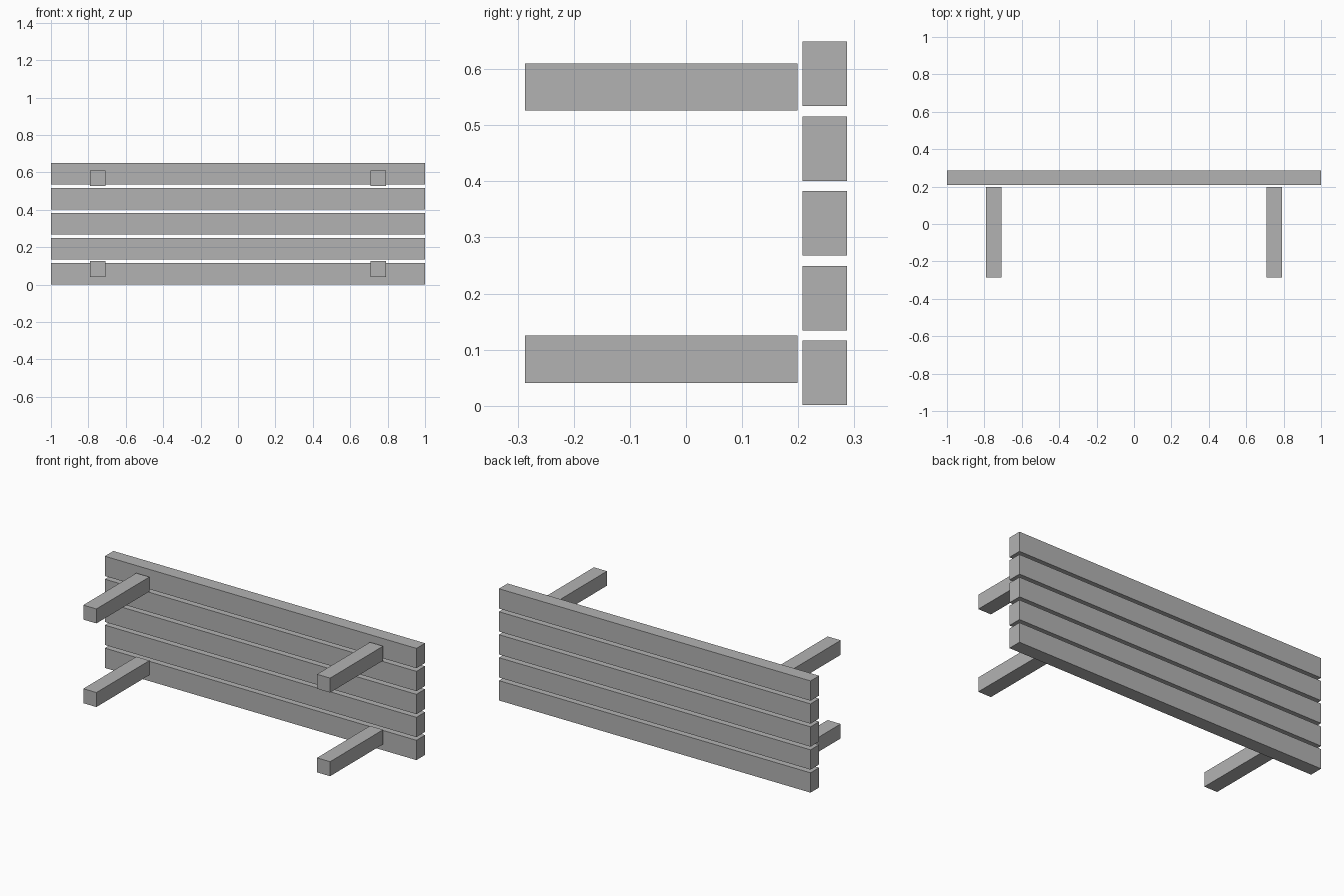
import bpy

cube = bpy.data.objects.get("Cube")
if cube:
    bpy.data.objects.remove(cube, do_unlink=True)

# Single grey material
GREY = (0.45, 0.45, 0.45, 1.0)
grey = bpy.data.materials.new("plain_grey")
grey.use_nodes = True
grey.diffuse_color = GREY
grey.node_tree.nodes["Principled BSDF"].inputs["Base Color"].default_value = GREY


def box(name, center, size):
    bpy.ops.mesh.primitive_cube_add(size=1, location=center)
    obj = bpy.context.object
    obj.name = name
    obj.scale = size
    bpy.ops.object.transform_apply(location=False, rotation=False, scale=True)
    obj.data.materials.append(grey)
    return obj


# Five long slats stacked with narrow gaps
SLAT_HEIGHT, SLAT_DEPTH, PITCH = 0.115, 0.079, 0.1333
for i in range(5):
    z = 0.001 + SLAT_HEIGHT / 2 + i * PITCH
    box(f"slat_{i + 1}", (0, 0.247, z), (2, SLAT_DEPTH, SLAT_HEIGHT))

# Four square posts reaching forward, just short of the slats
POST_WIDTH, POST_LENGTH = 0.084, 0.486
for level, z in (("lower", 0.083), ("upper", 0.568)):
    for side, x in (("left", 0.75), ("right", -0.75)):
        box(f"{level}_{side}_post", (x, -0.044, z),
            (POST_WIDTH, POST_LENGTH, POST_WIDTH))
